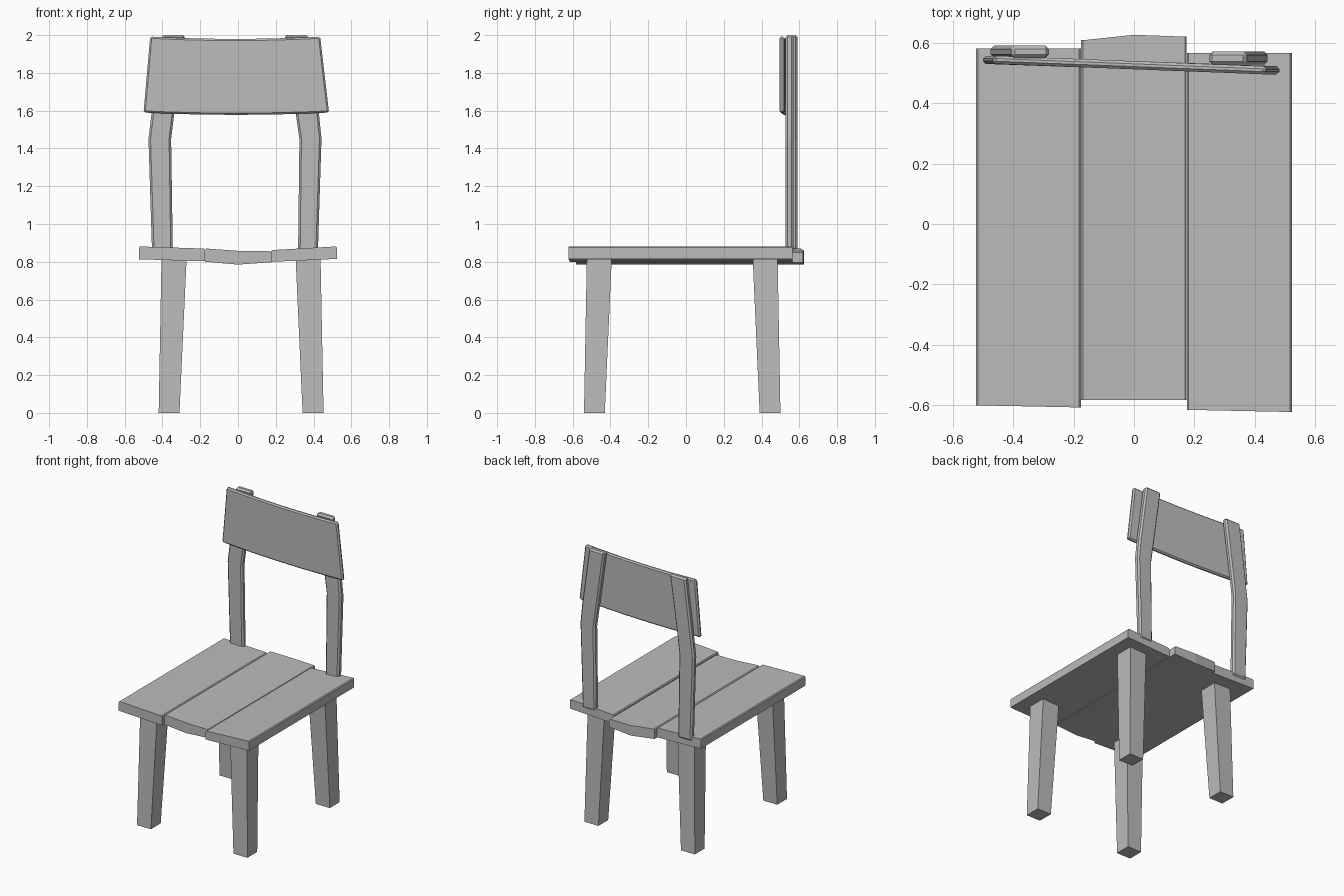
import bpy
import bmesh

cube = bpy.data.objects.get("Cube")
if cube:
    bpy.data.objects.remove(cube, do_unlink=True)

grey = bpy.data.materials.new("grey paint")
grey.use_nodes = True
COLOUR = (0.5, 0.5, 0.5, 1)
grey.diffuse_color = COLOUR
grey.node_tree.nodes["Principled BSDF"].inputs["Base Color"].default_value = COLOUR


def loft(name, rings, bevel=0):
    """Join equal-length rings of points into a closed solid."""
    bm = bmesh.new()
    loops = [[bm.verts.new(p) for p in ring] for ring in rings]
    n = len(loops[0])
    bm.faces.new(loops[0])
    bm.faces.new(loops[-1])
    for a, b in zip(loops, loops[1:]):
        for i in range(n):
            j = (i + 1) % n
            bm.faces.new((a[i], a[j], b[j], b[i]))
    bmesh.ops.recalc_face_normals(bm, faces=bm.faces)
    mesh = bpy.data.meshes.new(name)
    bm.to_mesh(mesh)
    bm.free()
    mesh.materials.append(grey)
    obj = bpy.data.objects.new(name, mesh)
    bpy.context.collection.objects.link(obj)
    if bevel:
        mod = obj.modifiers.new("edge bevel", "BEVEL")
        mod.width = bevel
        mod.segments = 1
        mod.limit_method = "ANGLE"
        mod.angle_limit = 0.8
    return obj


def rect(x0, x1, y0, y1, z):
    return [(x0, y0, z), (x1, y0, z), (x1, y1, z), (x0, y1, z)]


# Seat planks: each station is x, front y, back y, bottom z, top z
CHAMFER = 0.006


def plank(name, stations):
    rings = []
    last = len(stations) - 1
    for i, (x, front, back, low, high) in enumerate(stations):
        section = lambda px, top: [(px, front, low), (px, back, low),
                                   (px, back, top), (px, front, top)]
        if i == last:
            rings.append(section(x - CHAMFER, high))
        rings.append(section(x, high - CHAMFER if i in (0, last) else high))
        if i == 0:
            rings.append(section(x + CHAMFER, high))
    loft(name, rings)


plank("seat_plank_right", [(-0.523, -0.60, 0.58, 0.813, 0.881),
                           (-0.176, -0.607, 0.58, 0.803, 0.87)])
plank("seat_plank_middle", [(-0.175, -0.582, 0.608, 0.80, 0.87),
                            (0, -0.582, 0.626, 0.785, 0.858),
                            (0.174, -0.582, 0.62, 0.797, 0.856)])
plank("seat_plank_left", [(0.175, -0.615, 0.565, 0.80, 0.862),
                          (0.523, -0.622, 0.565, 0.815, 0.881)])

# Tapered legs: foot and top spans across x and y
for side, fx, tx in (("right", (-0.42, -0.31), (-0.405, -0.272)),
                     ("left", (0.342, 0.453), (0.305, 0.437))):
    for end, fy, ty in (("front", (-0.54, -0.43), (-0.525, -0.393)),
                        ("back", (0.39, 0.50), (0.353, 0.485))):
        loft(f"{end}_leg_{side}", [rect(*fx, *fy, 0), rect(*tx, *ty, 0.82)])

# Bent back posts: inner and outer x at each height
for side, y0, y1, spans in (
        ("right", 0.55, 0.59, ((-0.455, -0.345, 0.85), (-0.474, -0.354, 1.45),
                               (-0.457, -0.337, 1.59), (-0.405, -0.28, 2.0))),
        ("left", 0.527, 0.57, ((0.318, 0.423, 0.85), (0.325, 0.442, 1.45),
                               (0.305, 0.428, 1.59), (0.247, 0.372, 2.0)))):
    loft(f"back_post_{side}",
         [rect(x0, x1, y0, y1, z) for x0, x1, z in spans], 0.011)

# Backrest board, slightly skewed, dipping in the middle
rings = []
for t in range(9):
    u = t / 8
    dip = 0.012 * (1 - (2 * u - 1) ** 2)
    front = 0.53 - 0.035 * u
    low_x, high_x = -0.5 + 0.982 * u, -0.465 + 0.9 * u
    low_z, high_z = 1.59 - dip, 1.992 - dip
    rings.append([(low_x, front, low_z), (low_x, front + 0.027, low_z),
                  (high_x, front + 0.027, high_z), (high_x, front, high_z)])
loft("backrest_board", rings, 0.009)
